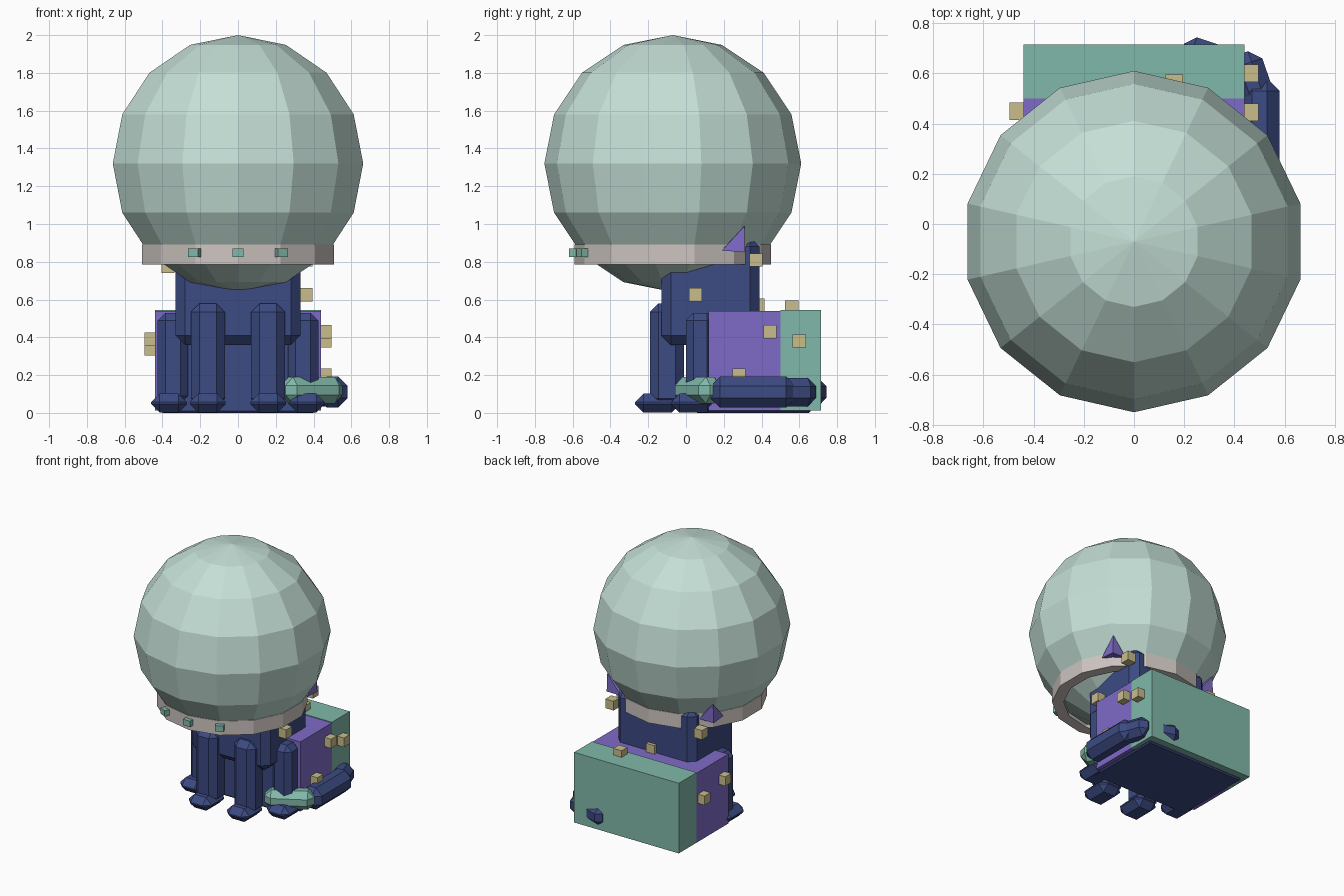
import bpy, bmesh, math
from mathutils import Matrix, Vector

if "Cube" in bpy.data.objects:
    bpy.data.objects.remove(bpy.data.objects["Cube"])


def mat(name, rgb):
    m = bpy.data.materials.new(name)
    m.diffuse_color = (*rgb, 1)
    m.use_nodes = True
    m.node_tree.nodes["Principled BSDF"].inputs["Base Color"].default_value = m.diffuse_color
    return m


NAVY = mat("navy", (0.045, 0.069, 0.223))
GREEN = mat("sea green", (0.22, 0.485, 0.40))
PURPLE = mat("purple", (0.209, 0.147, 0.578))
KHAKI = mat("khaki", (0.578, 0.515, 0.262))
GREY = mat("warm grey", (0.61, 0.558, 0.527))
GLASS = mat("pale glass", (0.552, 0.737, 0.672))


def finish(name, bm, material):
    bmesh.ops.recalc_face_normals(bm, faces=bm.faces)
    me = bpy.data.meshes.new(name)
    bm.to_mesh(me)
    bm.free()
    me.materials.append(material)
    ob = bpy.data.objects.new(name, me)
    bpy.context.collection.objects.link(ob)
    return ob


def box(name, center, size, material, bevel=0.0, angle=0.0):
    bm = bmesh.new()
    bmesh.ops.create_cube(bm, size=1)
    bmesh.ops.scale(bm, vec=size, verts=bm.verts)
    if bevel:
        bmesh.ops.bevel(bm, geom=bm.edges[:], offset=bevel, segments=1,
                        affect='EDGES', profile=0.5)
    bm.transform(Matrix.Translation(center) @ Matrix.Rotation(angle, 4, 'Z'))
    return finish(name, bm, material)


def span(name, lo, hi, material, bevel=0.0):
    lo, hi = Vector(lo), Vector(hi)
    return box(name, (lo + hi) / 2, hi - lo, material, bevel)


def limb(name, a, b, z, width, height, material, bevel):
    """Horizontal chamfered bar from a to b."""
    dx, dy = b[0] - a[0], b[1] - a[1]
    c = ((a[0] + b[0]) / 2, (a[1] + b[1]) / 2, z)
    return box(name, c, (math.hypot(dx, dy), width, height), material, bevel,
               math.atan2(dy, dx))


def lathe(name, profile, sides, cy, material, closed):
    """Revolve (radius, z) points; vertices sit on the +y / -y axis."""
    bm = bmesh.new()
    rings = []
    for r, z in profile:
        if r < 1e-5:
            rings.append([bm.verts.new((0, cy, z))] * sides)
        else:
            rings.append([bm.verts.new((r * math.sin(2 * math.pi * i / sides),
                                        cy + r * math.cos(2 * math.pi * i / sides), z))
                          for i in range(sides)])
    pairs = list(zip(rings, rings[1:])) + ([(rings[-1], rings[0])] if closed else [])
    for p, q in pairs:
        for i in range(sides):
            j = (i + 1) % sides
            bm.faces.new(list(dict.fromkeys((p[i], p[j], q[j], q[i]))))
    return finish(name, bm, material)


# Helmet globe and collar
CY = -0.07
globe = [(0.68 * math.sin(math.pi * k / 8), 1.32 + 0.68 * math.cos(math.pi * k / 8))
         for k in range(9)]
lathe("helmet", globe, 14, CY, GLASS, False)
lathe("collar", [(0.52, 0.785), (0.52, 0.892), (0.44, 0.892), (0.44, 0.785)],
      14, CY, GREY, True)

# Collar buttons
for i in (-1, 0, 1):
    a = i * 2 * math.pi / 14
    box("collar_button", (0.525 * math.sin(a), CY - 0.525 * math.cos(a), 0.848),
        (0.06, 0.05, 0.045), GREEN, 0, a)

# Torso and seated lower body
span("torso", (-0.33, -0.13, 0.36), (0.33, 0.39, 0.93), NAVY, 0.05)
span("lower_body", (-0.41, 0.05, 0.0), (0.41, 0.66, 0.50), NAVY, 0.01)

for s, side in ((-1, "left"), (1, "right")):
    # Legs and paws
    box(f"front_leg_{side}", (s * 0.16, -0.10, 0.305), (0.18, 0.18, 0.55), NAVY, 0.045)
    box(f"front_paw_{side}", (s * 0.16, -0.15, 0.052), (0.19, 0.24, 0.10), NAVY, 0.045)
    box(f"hind_leg_{side}", (s * 0.345, 0.075, 0.29), (0.16, 0.15, 0.48), NAVY, 0.04)
    box(f"hind_paw_{side}", (s * 0.365, 0.04, 0.052), (0.19, 0.24, 0.10), NAVY, 0.045)
    # Purple spikes poking out beside the collar
    bm = bmesh.new()
    for p in ((0.45, 0.19, 0.86), (0.33, 0.31, 0.85), (0.45, 0.31, 0.85),
              (0.445, 0.31, 0.99), (0.30, 0.22, 0.90)):
        bm.verts.new((s * p[0], p[1], p[2]))
    bmesh.ops.convex_hull(bm, input=bm.verts)
    finish(f"spike_{side}", bm, PURPLE)

# Pack: purple front part, green rear part
span("pack_front", (-0.44, 0.12, 0.012), (0.44, 0.50, 0.54), PURPLE)
span("pack_rear", (-0.44, 0.50, 0.012), (0.44, 0.715, 0.545), GREEN)

# Tail curling round the right side, green tip
limb("tail_base", (0.46, 0.60), (0.19, 0.69), 0.11, 0.14, 0.14, NAVY, 0.04)
limb("tail_bend", (0.52, 0.42), (0.43, 0.68), 0.11, 0.14, 0.15, NAVY, 0.045)
limb("tail_middle", (0.50, 0.13), (0.50, 0.58), 0.11, 0.16, 0.165, NAVY, 0.05)
limb("tail_tip", (0.24, -0.02), (0.54, 0.15), 0.12, 0.14, 0.14, GREEN, 0.045)

# Small studs scattered over pack and torso
for p in ((0.36, 0.05, 0.625), (0.46, 0.445, 0.43), (0.46, 0.60, 0.38),
          (0.46, 0.28, 0.20), (-0.46, 0.20, 0.39), (-0.46, 0.45, 0.34),
          (0.16, 0.56, 0.56), (0.01, 0.38, 0.57), (0.36, 0.37, 0.81),
          (-0.37, 0.35, 0.775)):
    box("stud", p, (0.07, 0.07, 0.07), KHAKI)
